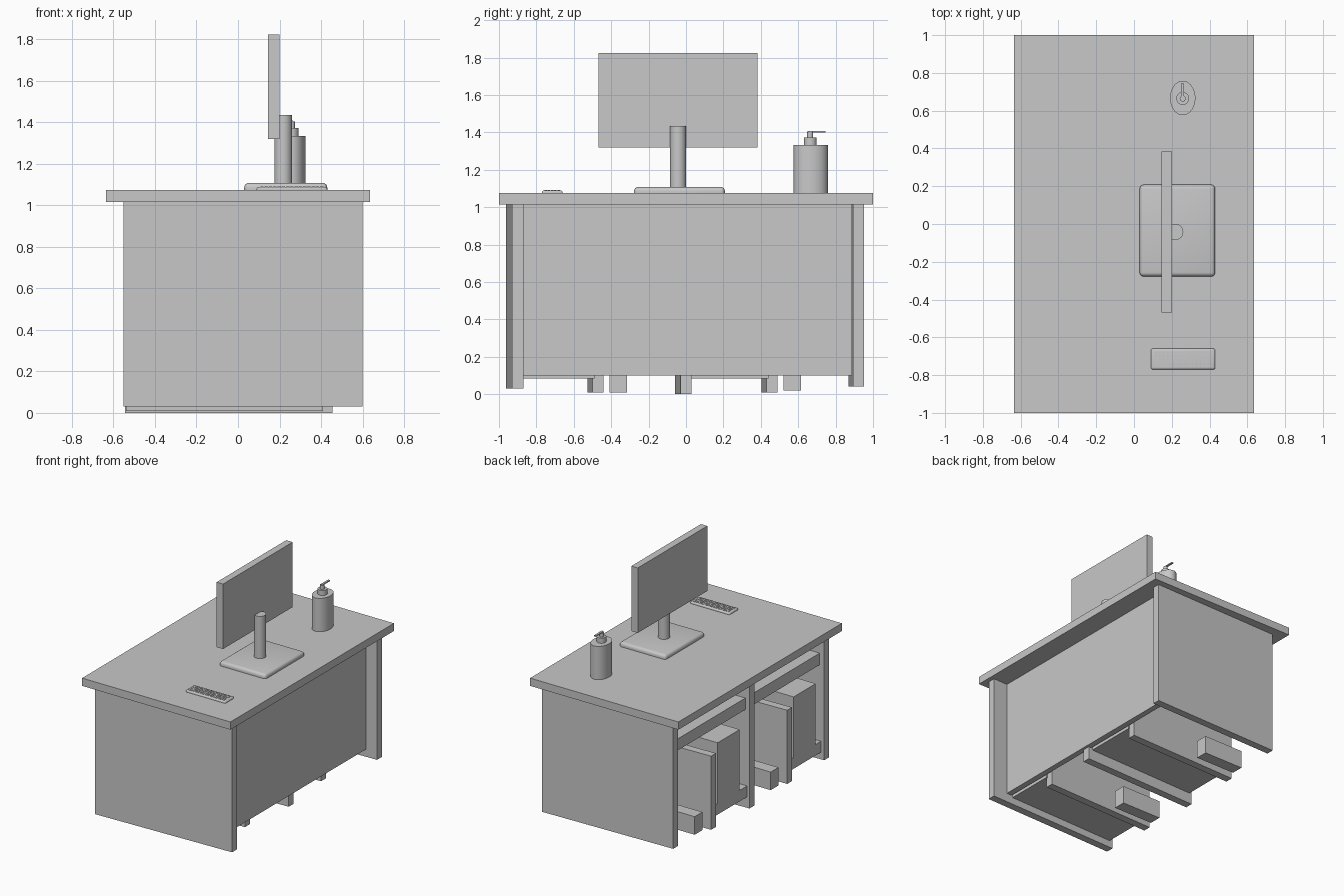
import bpy
import bmesh
from mathutils import Matrix, Vector

if "Cube" in bpy.data.objects:
    bpy.data.objects.remove(bpy.data.objects["Cube"], do_unlink=True)

grey = bpy.data.materials.new("plain grey")
grey.use_nodes = True
GREY = (0.58, 0.58, 0.58, 1)
grey.diffuse_color = GREY
grey.node_tree.nodes["Principled BSDF"].inputs["Base Color"].default_value = GREY

TOP = 1.075       # height of the work surface
UNDER = 1.015     # underside of the table top
SKEW = 0.028      # slight turn of the upright boards


def finish(name, bm):
    mesh = bpy.data.meshes.new(name)
    bm.to_mesh(mesh)
    bm.free()
    mesh.materials.append(grey)
    ob = bpy.data.objects.new(name, mesh)
    bpy.context.collection.objects.link(ob)
    return ob


def add_box(bm, x, y, z):
    size = Vector((x[1] - x[0], y[1] - y[0], z[1] - z[0]))
    mid = Vector((x[0] + x[1], y[0] + y[1], z[0] + z[1])) / 2
    bmesh.ops.create_cube(bm, size=1, matrix=Matrix.Translation(mid) @ Matrix.Diagonal(size).to_4x4())


def box(name, x, y, z, turn=0):
    """Box from ranges; turn skews it in y."""
    bm = bmesh.new()
    add_box(bm, x, y, z)
    for v in bm.verts:
        v.co.y += turn * (v.co.x - x[1])
    return finish(name, bm)


def pad(name, x, y, z, bevel):
    """Flat-bottomed slab with rounded top and corners."""
    bm = bmesh.new()
    add_box(bm, x, y, z)
    middle = (z[0] + z[1]) / 2
    edges = [e for e in bm.edges if any(v.co.z > middle for v in e.verts)]
    bmesh.ops.bevel(bm, geom=edges, offset=bevel, segments=4, profile=0.5, affect="EDGES")
    smooth(finish(name, bm))


def smooth(ob):
    bpy.ops.object.select_all(action="DESELECT")
    ob.select_set(True)
    bpy.context.view_layer.objects.active = ob
    bpy.ops.object.shade_smooth_by_angle()


def cylinder(name, x, y, z, rx, ry, sides=32):
    bm = bmesh.new()
    mat = Matrix.Translation((x, y, (z[0] + z[1]) / 2)) @ Matrix.Diagonal((rx, ry, z[1] - z[0], 1))
    bmesh.ops.create_cone(bm, cap_ends=True, segments=sides, radius1=1, radius2=1, depth=1, matrix=mat)
    smooth(finish(name, bm))


# Desk carcass
box("table_top", (-0.635, 0.635), (-1, 1), (UNDER, TOP))
box("front_side_panel", (-0.552, 0.6), (-0.93, -0.87), (0.03, UNDER), SKEW)
box("back_side_panel", (-0.54, 0.565), (0.893, 0.952), (0.04, UNDER), 0.022)
box("modesty_panel", (0.43, 0.475), (-0.9, 0.887), (0.1, UNDER))
box("centre_panel", (-0.545, 0.455), (-0.03, 0.03), (0, UNDER), SKEW)

# The two bays repeat: divider, shelf, computer, footrest and tray
bays = {"front": (-0.93, 0.01), "back": (0, 0.02)}
for bay, (dy, foot) in bays.items():
    box(bay + "_divider", (-0.54, 0.41), (0.43 + dy, 0.49 + dy), (0.01, 0.58), SKEW)
    box(bay + "_shelf", (-0.525, 0.42), (0.02 + dy, 0.44 + dy), (0.085, 0.17), SKEW)
    box(bay + "_computer", (-0.53, 0.05), (0.1 + dy, 0.37 + dy), (0.17, 0.645))
    box(bay + "_footrest", (-0.505, -0.165), (0.52 + dy, 0.615 + dy), (foot, foot + 0.14))
for bay, y in (("front", (-0.9, -0.04)), ("back", (0.01, 0.89))):
    box(bay + "_tray", (-0.515, -0.15), y, (0.76, 0.85))

# Monitor on its stand
box("monitor_screen", (0.145, 0.2), (-0.468, 0.383), (1.32, 1.823))
cylinder("monitor_post", 0.218, -0.042, (1.1, 1.435), 0.043, 0.043)
pad("monitor_base", (0.03, 0.43), (-0.278, 0.208), (TOP, 1.108), 0.022)

# Keyboard with a grid of low keys
pad("keyboard_body", (0.09, 0.43), (-0.77, -0.66), (TOP, 1.089), 0.01)
bm = bmesh.new()
for col in range(15):
    for row in range(5):
        x = 0.108 + col * 0.0205
        y = -0.757 + row * 0.0175
        add_box(bm, (x, x + 0.016), (y, y + 0.013), (1.085, 1.091))
finish("keyboard_keys", bm)

# Pump bottle
cylinder("bottle_body", 0.258, 0.667, (TOP, 1.333), 0.067, 0.091, 40)
cylinder("bottle_collar", 0.258, 0.665, (1.333, 1.372), 0.034, 0.034)
cylinder("pump_stem", 0.258, 0.664, (1.372, 1.403), 0.016, 0.016, 24)
box("pump_spout", (0.25, 0.266), (0.65, 0.745), (1.4, 1.408))
